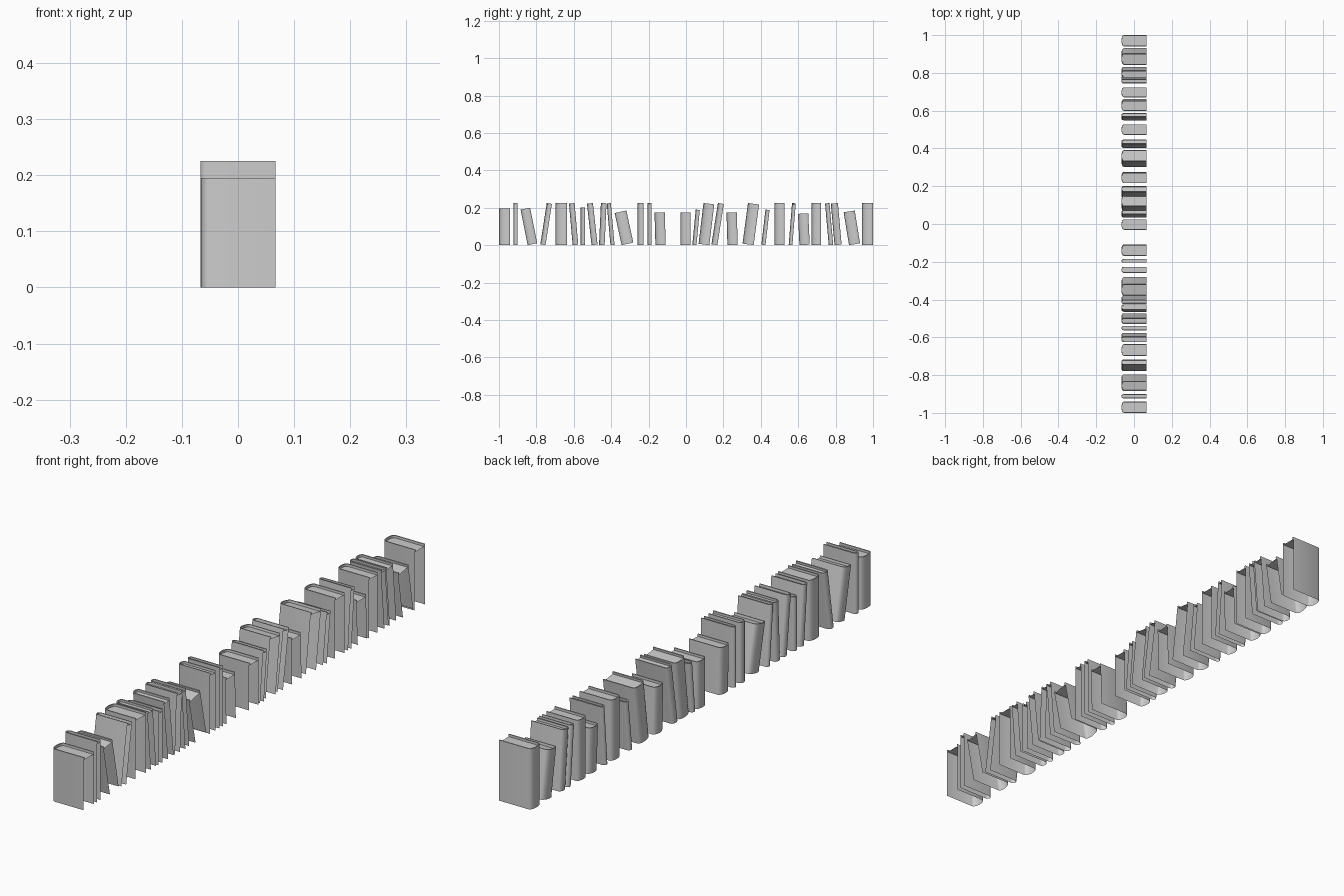
import bpy, bmesh, math

if "Cube" in bpy.data.objects:
    bpy.data.objects.remove(bpy.data.objects["Cube"])

DEPTH = 0.067     # half depth of every book in x
BULGE = 0.013     # how far the rounded spine stands out
BOARD = 0.004     # cover thickness at the top rim
RECESS = 0.009    # page tops sit below the cover edge
ARC = 8           # segments round the spine

# base centre y, thickness, sideways shift of the top, top height
BOOKS = [
    (-.970, .060, 0, .195), (-.912, .022, 0, .225), (-.821, .052, -.040, .200),
    (-.765, .028, .035, .225), (-.667, .062, 0, .225), (-.591, .030, -.020, .225),
    (-.551, .024, 0, .200), (-.489, .032, -.025, .225), (-.450, .030, .010, .225),
    (-.393, .022, -.020, .225), (-.313, .064, -.040, .185), (-.243, .032, 0, .225),
    (-.195, .020, 0, .225), (-.136, .055, -.005, .175), (-.003, .055, 0, .175),
    (.045, .022, .018, .190), (.096, .058, .027, .225), (.152, .032, .035, .225),
    (.249, .055, -.005, .175), (.332, .060, .030, .225), (.414, .022, .022, .190),
    (.500, .055, 0, .225), (.559, .020, .018, .225), (.634, .055, -.008, .170),
    (.697, .052, 0, .225), (.775, .024, -.020, .225), (.813, .038, -.020, .225),
    (.901, .060, -.030, .185), (.970, .060, 0, .225),
]


def u_profile(thick, inset):
    """U-shaped cover outline seen from above, open at the fore edge."""
    half = thick / 2 - inset
    hinge = -DEPTH + BULGE
    pts = [(DEPTH, -half)]
    for i in range(ARC + 1):
        a = -math.pi / 2 + math.pi * i / ARC
        pts.append((hinge - (BULGE - inset) * math.cos(a), half * math.sin(a)))
    pts.append((DEPTH, half))
    return pts


def make_book(index, y, thick, shift, height):
    lean = math.atan2(shift, height)
    length = (height - thick * abs(math.sin(lean))) / math.cos(lean)
    bm = bmesh.new()

    def ring(inset, z):
        return [bm.verts.new((px, py, z)) for px, py in u_profile(thick, inset)]

    # outer cover, top rim, inner lip; underside and fore edge stay open
    rings = [ring(0, 0), ring(0, length), ring(BOARD, length),
             ring(BOARD, length - RECESS)]
    for low, high in zip(rings, rings[1:]):
        for i in range(len(low) - 1):
            bm.faces.new((low[i + 1], low[i], high[i], high[i + 1]))
    # page tops
    bm.faces.new(list(reversed(rings[3])))

    mesh = bpy.data.meshes.new(f"book_{index:02d}")
    bm.to_mesh(mesh)
    bm.free()
    ob = bpy.data.objects.new(f"book_{index:02d}", mesh)
    bpy.context.collection.objects.link(ob)
    # lean the book and rest its lower corner on the ground
    ob.rotation_euler.x = -lean
    ob.location = (0, y, thick / 2 * abs(math.sin(lean)))
    bpy.context.view_layer.objects.active = ob
    ob.select_set(True)


for n, book in enumerate(BOOKS, 1):
    make_book(n, *book)

bpy.ops.object.shade_smooth_by_angle(angle=math.radians(35))
